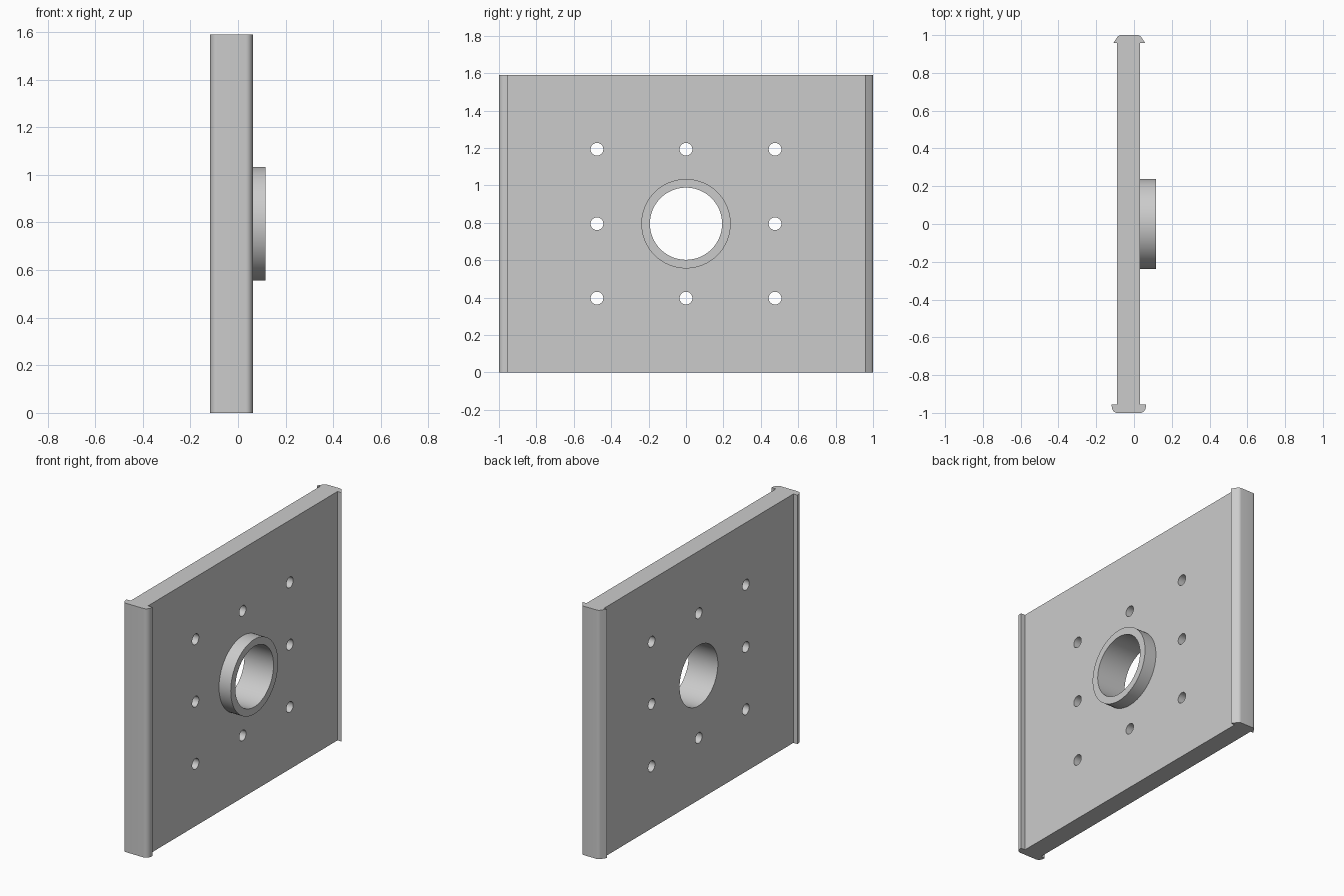
import bpy, bmesh, math
from mathutils import Matrix, Vector

cube = bpy.data.objects.get("Cube")
if cube:
    bpy.data.objects.remove(cube)

HEIGHT, MID_Z = 1.59, 0.795
PLATE_BACK, PLATE_FACE = -0.09, 0.033
BORE_R, COLLAR_R, BOLT_R = 0.193, 0.239, 0.034

grey = bpy.data.materials.new("plain grey")
grey.use_nodes = True
grey.diffuse_color = (0.6, 0.6, 0.6, 1)
grey.node_tree.nodes["Principled BSDF"].inputs["Base Color"].default_value = (0.6, 0.6, 0.6, 1)


def make_object(name, bm):
    bmesh.ops.recalc_face_normals(bm, faces=bm.faces[:])
    mesh = bpy.data.meshes.new(name)
    bm.to_mesh(mesh)
    bm.free()
    mesh.materials.append(grey)
    obj = bpy.data.objects.new(name, mesh)
    bpy.context.collection.objects.link(obj)
    return obj


def add_rod(bm, radius, x0, x1, y, z, sides):
    """Closed cylinder running along x."""
    matrix = Matrix.Translation(((x0 + x1) / 2, y, z)) @ Matrix.Rotation(math.pi / 2, 4, 'Y')
    bmesh.ops.create_cone(bm, cap_ends=True, segments=sides, radius1=radius,
                          radius2=radius, depth=x1 - x0, matrix=matrix)


def smooth(obj):
    bpy.ops.object.select_all(action='DESELECT')
    obj.select_set(True)
    bpy.context.view_layer.objects.active = obj
    bpy.ops.object.shade_smooth_by_angle(angle=math.radians(32))


def arc(cx, cy, rx, ry, start, end, steps=8):
    angles = [math.radians(start + (end - start) * i / steps) for i in range(steps + 1)]
    return [(cx + rx * math.cos(a), cy + ry * math.sin(a)) for a in angles]


# Plan outline: slim web, rounded front flange, bevelled back flange
outline = [(PLATE_BACK, -0.955), (-0.118, -0.955)]
outline += arc(-0.088, -0.965, 0.03, 0.035, 180, 270)
outline += arc(0.033, -0.965, 0.03, 0.035, 270, 360)
outline += [(0.063, -0.955), (PLATE_FACE, -0.955), (PLATE_FACE, 0.957), (0.06, 0.957)]
outline += arc(0.018, 0.975, 0.025, 0.025, 35, 90, 5)
outline += arc(-0.068, 0.975, 0.025, 0.025, 90, 145, 5)
outline += [(-0.11, 0.957), (PLATE_BACK, 0.957)]

bm = bmesh.new()
base = bm.faces.new([bm.verts.new((x, y, 0)) for x, y in outline])
grown = bmesh.ops.extrude_face_region(bm, geom=[base], use_keep_orig=True)
bmesh.ops.translate(bm, vec=Vector((0, 0, HEIGHT)),
                    verts=[v for v in grown["geom"] if isinstance(v, bmesh.types.BMVert)])
plate = make_object("mounting_plate", bm)

# Central bore and the eight bolt holes around it
bm = bmesh.new()
for col in (-1, 0, 1):
    for row in (-1, 0, 1):
        centre = col == 0 and row == 0
        add_rod(bm, BORE_R if centre else BOLT_R, -0.4, 0.4, col * 0.476,
                MID_Z + row * 0.398, 64 if centre else 32)
cutter = make_object("hole_cutter", bm)
cutter.hide_render = True

cut = plate.modifiers.new("holes", 'BOOLEAN')
cut.operation = 'DIFFERENCE'
cut.solver = 'EXACT'
cut.object = cutter
bpy.context.view_layer.objects.active = plate
bpy.ops.object.modifier_apply(modifier=cut.name)
bpy.data.objects.remove(cutter)
smooth(plate)

# Raised collar: rectangular section spun around the bore axis
bm = bmesh.new()
section = [(PLATE_FACE, BORE_R), (0.116, BORE_R), (0.116, COLLAR_R), (PLATE_FACE, COLLAR_R)]
verts = [bm.verts.new((x, 0, MID_Z + r)) for x, r in section]
edges = [bm.edges.new((verts[i], verts[(i + 1) % 4])) for i in range(4)]
bmesh.ops.spin(bm, geom=verts + edges, cent=(0, 0, MID_Z), axis=(1, 0, 0),
               angle=math.tau, steps=64)
bmesh.ops.remove_doubles(bm, verts=bm.verts[:], dist=0.0005)
collar = make_object("collar_ring", bm)
smooth(collar)
